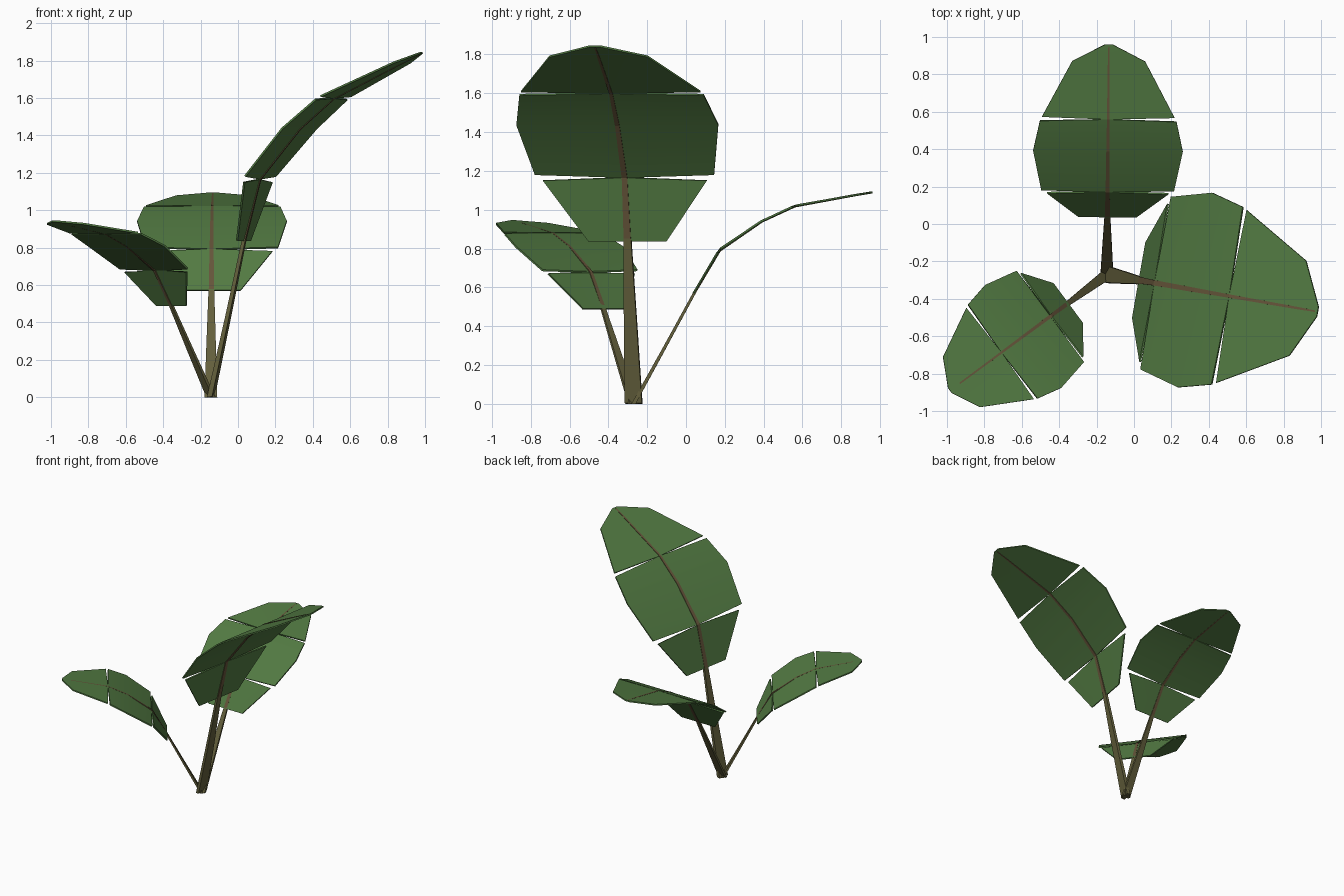
import bpy, bmesh, math
from mathutils import Vector

if "Cube" in bpy.data.objects:
    bpy.data.objects.remove(bpy.data.objects["Cube"])


def material(name, rgb):
    m = bpy.data.materials.new(name)
    m.diffuse_color = (*rgb, 1)
    m.use_nodes = True
    m.node_tree.nodes["Principled BSDF"].inputs["Base Color"].default_value = m.diffuse_color
    return m


GREEN = material("leaf green", (0.085, 0.195, 0.055))
STEM = material("stem olive", (0.125, 0.115, 0.045))
RIB = material("rib brown", (0.13, 0.09, 0.042))

BASE = Vector((-0.145, -0.27, 0))

# Blade pieces of one leaf: rows of (distance out, height, half width)
PIECES = [
    [(0.31, 0.57, 0.155), (0.435, 0.78, 0.325)],
    [(0.45, 0.80, 0.355), (0.66, 0.94, 0.40), (0.82, 1.015, 0.365)],
    [(0.84, 1.022, 0.355), (1.14, 1.075, 0.195), (1.23, 1.09, 0.02)],
]
# Midrib line, shared by neighbouring pieces where the blade is notched
MID = [[(0.31, 0.57), (0.443, 0.79)],
       [(0.443, 0.79), (0.66, 0.94), (0.83, 1.018)],
       [(0.83, 1.018), (1.14, 1.075), (1.23, 1.09)]]


def placer(heading, pitch, scale):
    """Returns a function from leaf space (across, out, up) to the world."""
    h, p = math.radians(heading), math.radians(pitch)

    def place(a, v, z):
        out = (v * math.cos(p) - z * math.sin(p)) * scale
        up = (v * math.sin(p) + z * math.cos(p)) * scale
        a *= scale
        return BASE + Vector((out * math.cos(h) - a * math.sin(h),
                              out * math.sin(h) + a * math.cos(h), max(up, 0)))
    return place


def finish(bm, name, mat):
    bmesh.ops.recalc_face_normals(bm, faces=bm.faces)
    me = bpy.data.meshes.new(name)
    bm.to_mesh(me)
    bm.free()
    me.materials.append(mat)
    ob = bpy.data.objects.new(name, me)
    bpy.context.collection.objects.link(ob)
    return ob


def sweep(name, mat, place, path):
    """Flat four-sided bar along points (out, up, half width, half thickness)."""
    bm = bmesh.new()
    rings = []
    for i, (v, z, w, t) in enumerate(path):
        a, b = path[max(i - 1, 0)], path[min(i + 1, len(path) - 1)]
        n = Vector((-(b[1] - a[1]), b[0] - a[0])).normalized() * t
        if z == 0:                      # level foot
            n = Vector((-t, 0))
        rings.append([bm.verts.new(place(sw * w, v + sn * n.x, z + sn * n.y))
                      for sw, sn in ((-1, -1), (1, -1), (1, 1), (-1, 1))])
    for r, s in zip(rings, rings[1:]):
        for k in range(4):
            bm.faces.new((r[k], r[(k + 1) % 4], s[(k + 1) % 4], s[k]))
    bm.faces.new(rings[0])
    bm.faces.new(rings[-1])
    return finish(bm, name, mat)


def blade(name, place):
    bm = bmesh.new()
    mids = {}
    for rows, centre in zip(PIECES, MID):
        prev = None
        for (v, z, w), m in zip(rows, centre):
            if m not in mids:
                mids[m] = bm.verts.new(place(0, *m))
            cur = (bm.verts.new(place(-w, v, z)), mids[m], bm.verts.new(place(w, v, z)))
            if prev:
                for k in (0, 1):
                    bm.faces.new((prev[k], prev[k + 1], cur[k + 1], cur[k]))
            prev = cur
    ob = finish(bm, name, GREEN)
    sol = ob.modifiers.new("thickness", 'SOLIDIFY')
    sol.thickness = 0.01
    sol.offset = 0
    bpy.ops.object.select_all(action='DESELECT')
    bpy.context.view_layer.objects.active = ob
    ob.select_set(True)
    bpy.ops.object.modifier_apply(modifier="thickness")
    bpy.ops.object.shade_smooth_by_angle(angle=math.radians(40))


# Three leaves: heading, extra pitch, scale
for label, heading, pitch, scale in (("back", 89.5, 0, 1.0),
                                     ("right", -10, 16.6, 1.32),
                                     ("left", 216.5, 0.5, 0.855)):
    place = placer(heading, pitch, scale)
    blade(label + "_leaf", place)
    sweep(label + "_stem", STEM, place,
          [(0.0, 0.0, 0.034, 0.011), (0.16, 0.29, 0.025, 0.008), (0.318, 0.58, 0.015, 0.007)])
    sweep(label + "_rib", RIB, place,
          [(0.315, 0.575, 0.014, 0.007), (0.443, 0.79, 0.011, 0.007), (0.66, 0.94, 0.009, 0.007),
           (0.83, 1.018, 0.007, 0.0065), (1.14, 1.075, 0.005, 0.006), (1.22, 1.088, 0.003, 0.0055)])
